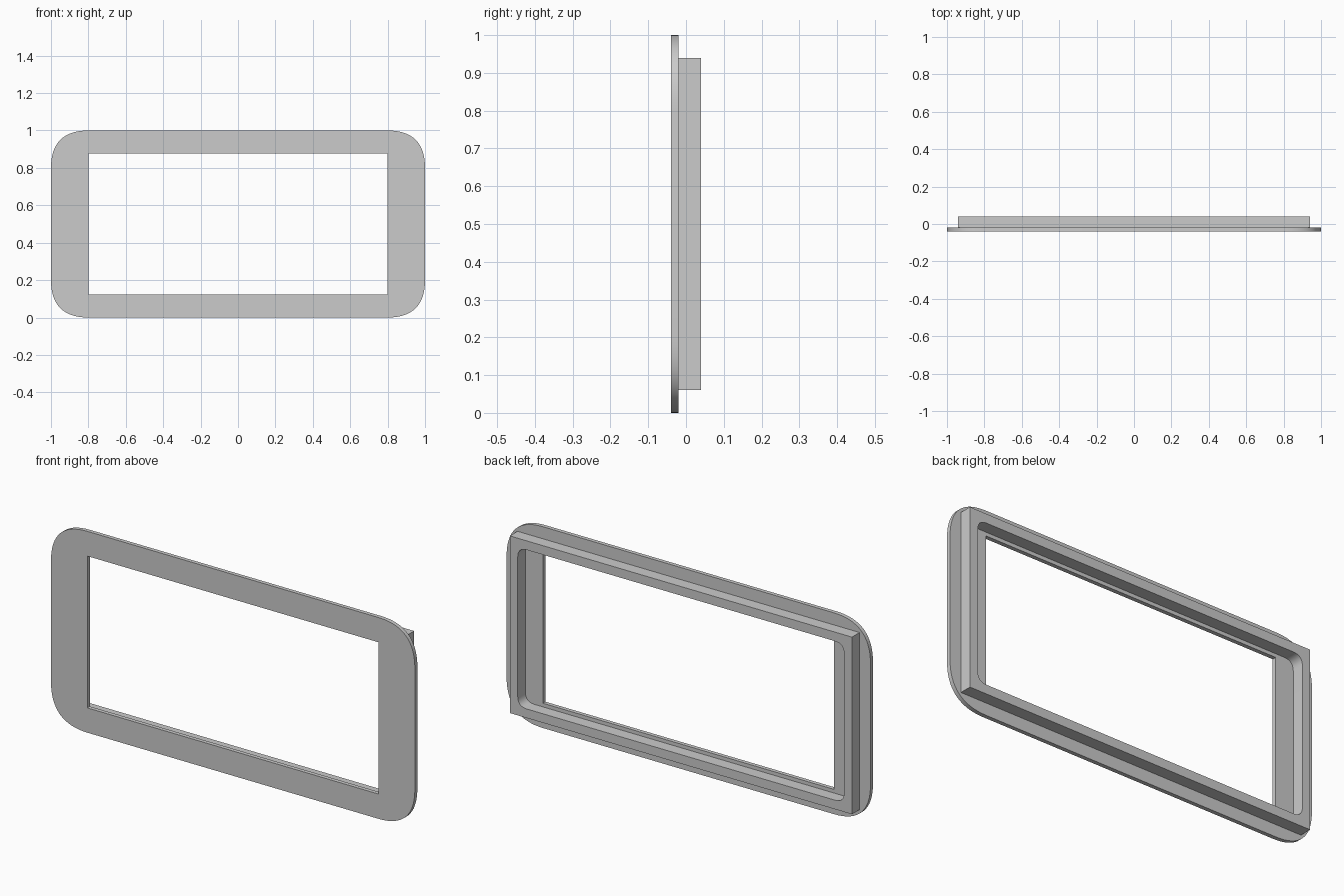
import bpy
import bmesh
import math
from mathutils import Vector

cube = bpy.data.objects.get("Cube")
if cube:
    bpy.data.objects.remove(cube, do_unlink=True)

grey = bpy.data.materials.new("plain grey")
grey.use_nodes = True
colour = (0.6, 0.6, 0.6, 1)
grey.diffuse_color = colour
grey.node_tree.nodes["Principled BSDF"].inputs["Base Color"].default_value = colour

MID_Z = 0.5


def rectangle(half_x, half_z, radius=0, steps=16):
    """Rectangle outline whose corners are quadratic curves of the given reach."""
    points = []
    for sx, sz in ((1, 1), (-1, 1), (-1, -1), (1, -1)):
        corner = Vector((sx * half_x, sz * half_z))
        if not radius:
            points.append(corner)
            continue
        a = corner - Vector((0, sz * radius))
        b = corner - Vector((sx * radius, 0))
        if sx * sz < 0:
            a, b = b, a
        for i in range(steps + 1):
            t = i / steps
            points.append(a * (1 - t) ** 2 + corner * 2 * t * (1 - t) + b * t * t)
    return points


def frame(name, outer, inner, y_front, y_back):
    """Extrude the area between two outlines from y_front to y_back."""
    curve = bpy.data.curves.new(name, "CURVE")
    curve.dimensions = "2D"
    curve.fill_mode = "BOTH"
    curve.extrude = (y_back - y_front) / 2
    for outline in (outer, inner):
        spline = curve.splines.new("POLY")
        spline.points.add(len(outline) - 1)
        for point, co in zip(spline.points, outline):
            point.co = (co.x, co.y, 0, 1)
        spline.use_cyclic_u = True
    obj = bpy.data.objects.new(name, curve)
    bpy.context.collection.objects.link(obj)
    obj.location = (0, (y_front + y_back) / 2, MID_Z)
    obj.rotation_euler.x = math.pi / 2

    # Turn into a clean, welded mesh
    bpy.ops.object.select_all(action="DESELECT")
    obj.select_set(True)
    bpy.context.view_layer.objects.active = obj
    bpy.ops.object.convert(target="MESH")
    obj = bpy.context.object
    obj.name = name
    bm = bmesh.new()
    bm.from_mesh(obj.data)
    bmesh.ops.remove_doubles(bm, verts=bm.verts, dist=0.0001)
    bmesh.ops.recalc_face_normals(bm, faces=bm.faces)
    bm.to_mesh(obj.data)
    bm.free()
    obj.data.materials.clear()
    obj.data.materials.append(grey)
    bpy.ops.object.shade_smooth_by_angle(angle=math.radians(30))
    return obj


# Front bezel plate with soft corners and a sharp window
frame("front_bezel", rectangle(1, 0.5, 0.2), rectangle(0.8, 0.377), -0.04, -0.02)

# Raised rim behind the plate, square outside and rounded inside
frame("rear_rim", rectangle(0.94, 0.44), rectangle(0.897, 0.395, 0.05, 8), -0.02, 0.04)
